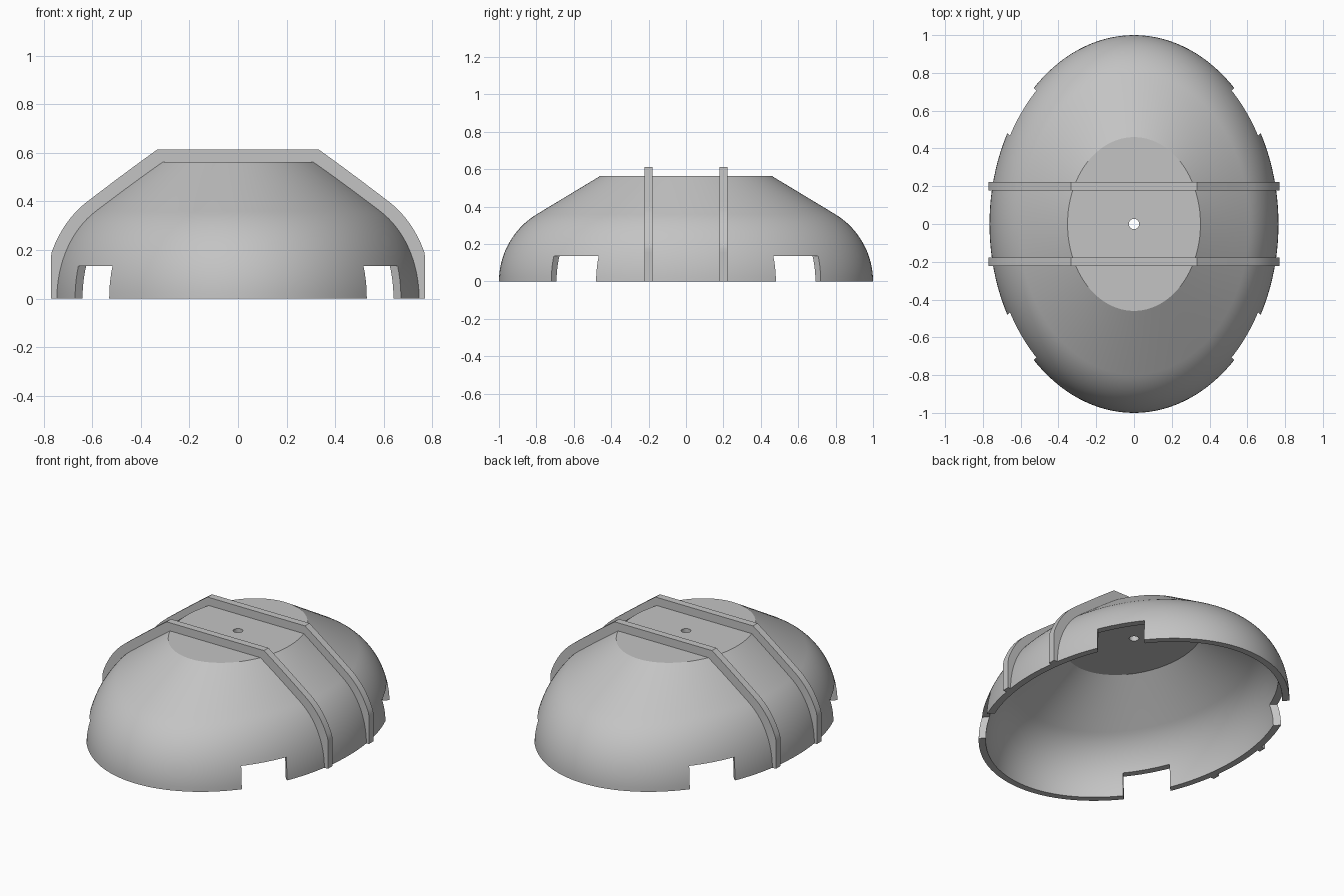
import bpy, bmesh, math
from mathutils import Vector

if "Cube" in bpy.data.objects:
    bpy.data.objects.remove(bpy.data.objects["Cube"])

SX = 0.765           # width to length ratio of the oval dome
TOP = 0.563          # height of the flat top
WALL = 0.04
ARC_C, ARC_R, ARC_END = 0.58, 0.42, math.radians(58.8)

grey = bpy.data.materials.new("light grey")
grey.diffuse_color = (0.55, 0.55, 0.55, 1)
grey.use_nodes = True
grey.node_tree.nodes["Principled BSDF"].inputs["Base Color"].default_value = grey.diffuse_color


def loft(name, rings, closed):
    """Skin a list of point rings; join last to first, or cap both ends."""
    bm = bmesh.new()
    vs = [[bm.verts.new(p) for p in ring] for ring in rings]
    n = len(vs[0])
    for i in range(len(vs) if closed else len(vs) - 1):
        a, b = vs[i], vs[(i + 1) % len(vs)]
        for j in range(n):
            k = (j + 1) % n
            bm.faces.new((a[j], a[k], b[k], b[j]))
    if not closed:
        bm.faces.new(vs[0])
        bm.faces.new(vs[-1])
    bmesh.ops.recalc_face_normals(bm, faces=bm.faces)
    me = bpy.data.meshes.new(name)
    bm.to_mesh(me)
    bm.free()
    ob = bpy.data.objects.new(name, me)
    bpy.context.collection.objects.link(ob)
    me.materials.append(grey)
    return ob


def select(ob):
    bpy.ops.object.select_all(action='DESELECT')
    ob.select_set(True)
    bpy.context.view_layer.objects.active = ob


def smooth(ob):
    select(ob)
    bpy.ops.object.shade_smooth_by_angle(angle=math.radians(24))


def arc(radius, steps=16):
    return [(ARC_C + radius * math.cos(ARC_END * i / steps),
             radius * math.sin(ARC_END * i / steps)) for i in range(steps + 1)]


# Dome: hollow oval shell with a round hole in its flat top
HOLE = 0.027
outer = [(r, z, SX) for r, z in arc(ARC_R)] + [(0.46, TOP, SX), (HOLE, TOP, 1)]
inner = [(r, z, 0.755) for r, z in arc(ARC_R - WALL)]
inner += [(0.449, TOP - WALL, 0.755), (HOLE, TOP - WALL, 1)]
SEG = 128
rings = [[(r * sx * math.cos(2 * math.pi * j / SEG),
           r * math.sin(2 * math.pi * j / SEG), z) for j in range(SEG)]
         for r, z, sx in outer + inner[::-1]]
dome = loft("dome_shell", rings, True)

# Four diagonal notches in the rim
for i in range(4):
    bpy.ops.mesh.primitive_cube_add(size=1)
    cut = bpy.context.object
    cut.name = "notch_cutter"
    a = math.radians(45 + 90 * i)
    cut.dimensions = (0.6, 0.269, 0.335)
    cut.location = (0.85 * math.cos(a), 0.85 * math.sin(a), 0.135 - 0.1675)
    cut.rotation_euler.z = a
    cut.hide_render = True
    mod = dome.modifiers.new("notch", 'BOOLEAN')
    mod.operation, mod.solver, mod.object = 'DIFFERENCE', 'EXACT', cut
    select(dome)
    bpy.ops.object.modifier_apply(modifier=mod.name)
    bpy.data.objects.remove(cut)
smooth(dome)

# Straps: two raised bands that follow the dome from side to side
STRAP_Y, HALF = 0.2, 0.022
section = arc(ARC_R, 24)
r0, z0 = section[-1]
section += [(r0 + (0.46 - r0) * i / 8, z0 + (TOP - z0) * i / 8) for i in range(1, 9)]
path = [Vector((SX * math.sqrt(r * r - STRAP_Y ** 2), z)) for r, z in section]
path += [Vector((-p.x, p.y)) for p in reversed(path)]


def offset(i, d):
    """Point of the path moved outward by d, mitred at corners."""
    p = path[i]
    a = (p - path[i - 1]).normalized() if i else Vector((0, 1))
    b = (path[i + 1] - p).normalized() if i < len(path) - 1 else Vector((0, -1))
    n1, n2 = Vector((a.y, -a.x)), Vector((b.y, -b.x))
    m = (n1 + n2).normalized()
    q = p + m * (d / m.dot(n1))
    if i in (0, len(path) - 1):
        q.y = 0
    return max(-0.77, min(0.77, q.x)), max(0, q.y)


for name, y in (("front_strap", -STRAP_Y), ("back_strap", STRAP_Y)):
    rings = []
    for i in range(len(path)):
        (ox, oz), (ix, iz) = offset(i, 0.05), offset(i, -0.02)
        rings.append([(ox, y - HALF, oz), (ox, y + HALF, oz),
                      (ix, y + HALF, iz), (ix, y - HALF, iz)])
    smooth(loft(name, rings, False))
